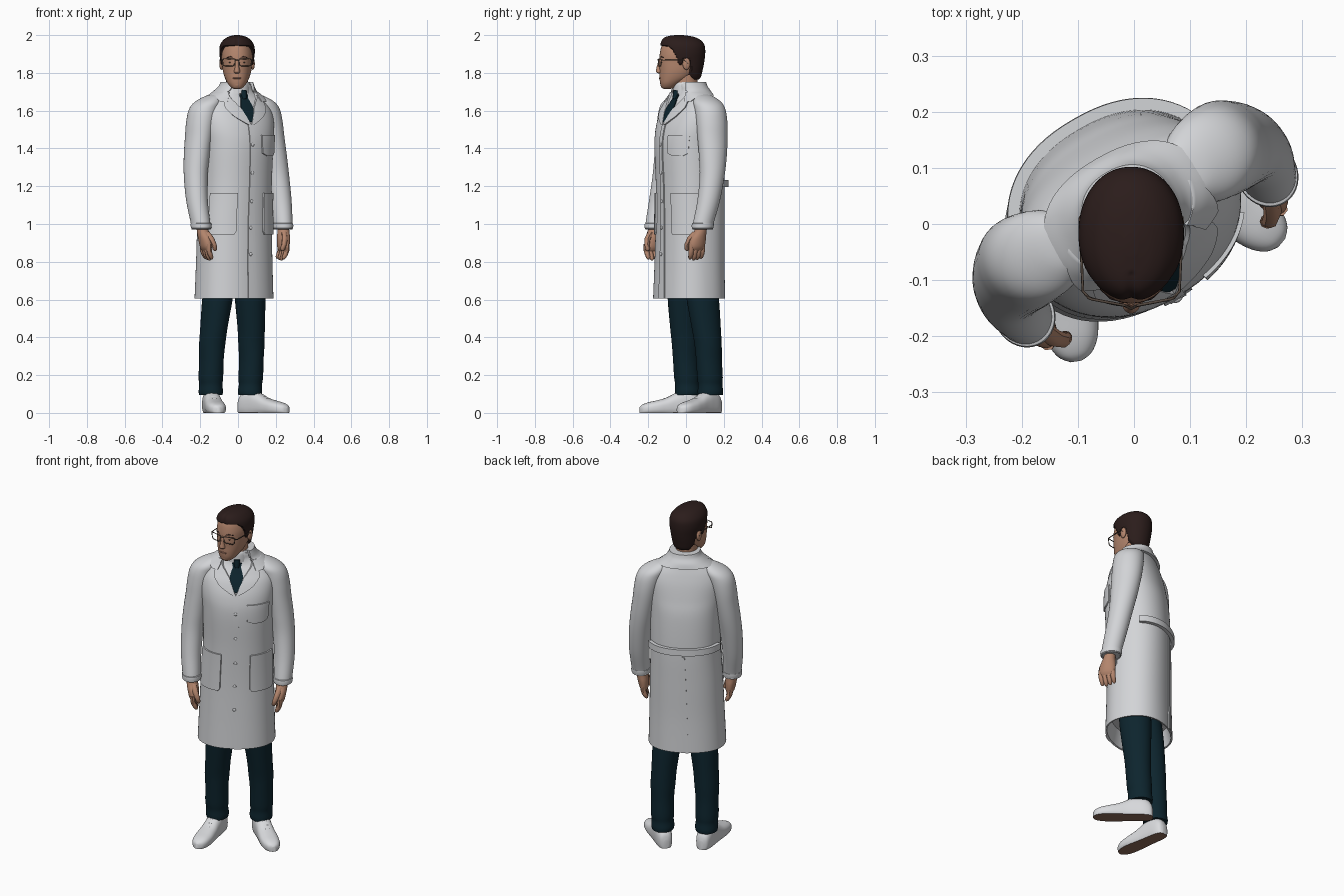
import bpy, bmesh, math
from mathutils import Matrix, Vector

if "Cube" in bpy.data.objects:
    bpy.data.objects.remove(bpy.data.objects["Cube"])

def material(name, rgb):
    m = bpy.data.materials.new(name)
    m.diffuse_color = (*rgb, 1)
    m.use_nodes = True
    m.node_tree.nodes["Principled BSDF"].inputs["Base Color"].default_value = m.diffuse_color
    return m

WHITE = material("coat_white", (0.65, 0.66, 0.68))
SHIRT = material("shirt_white", (0.70, 0.71, 0.73))
NAVY = material("dark_teal", (0.004, 0.018, 0.027))
SKIN = material("skin", (0.46, 0.24, 0.155))
LIP = material("lip", (0.37, 0.18, 0.125))
HAIR = material("dark_brown_hair", (0.024, 0.012, 0.011))
FRAME = material("glasses_frame", (0.09, 0.065, 0.05))
SOLE = material("sole_brown", (0.27, 0.145, 0.10))

BODY = Matrix.Rotation(math.radians(30), 4, 'Z')   # the body is turned, the head looks ahead
HEAD = Matrix.Translation((-0.005, 0, 0))

def finish(name, bm, mat, M):
    bm.transform(M)
    bmesh.ops.recalc_face_normals(bm, faces=bm.faces)
    me = bpy.data.meshes.new(name)
    bm.to_mesh(me)
    bm.free()
    ob = bpy.data.objects.new(name, me)
    bpy.context.collection.objects.link(ob)
    me.materials.append(mat)
    smooth(ob)
    return ob

def smooth(ob):
    bpy.ops.object.select_all(action='DESELECT')
    ob.select_set(True)
    bpy.context.view_layer.objects.active = ob
    bpy.ops.object.shade_smooth_by_angle(angle=math.radians(45))

def resample(rows, k=5):
    """Smooth curve through the rows."""
    out = []
    for i in range(len(rows) - 1):
        p0, p1, p2, p3 = (rows[max(i - 1, 0)], rows[i], rows[i + 1], rows[min(i + 2, len(rows) - 1)])
        for j in range(k):
            t = j / k
            out.append(tuple(0.5 * (2 * b + (c - a) * t + (2 * a - 5 * b + 4 * c - d) * t * t
                             + (3 * b - a - 3 * c + d) * t ** 3) for a, b, c, d in zip(p0, p1, p2, p3)))
    return out + [rows[-1]]

def power(v, p):
    return math.copysign(abs(v) ** (2 / p), v)

def skin(name, rings, mat, M, strip_caps=False):
    bm = bmesh.new()
    vs = [[bm.verts.new(p) for p in r] for r in rings]
    n = len(vs[0])
    for a, b in zip(vs, vs[1:]):
        for i in range(n):
            bm.faces.new((a[i], a[(i + 1) % n], b[(i + 1) % n], b[i]))
    for r in (vs[0], vs[-1]):
        if strip_caps:
            for i in range(n // 2 - 1):
                bm.faces.new((r[i], r[i + 1], r[n - 2 - i], r[n - 1 - i]))
        else:
            bm.faces.new(r)
    return finish(name, bm, mat, M)

def ring(x, y, z, a, b, n=40, p=2.0):
    return [(x + a * power(math.sin(i * math.tau / n), p), y - b * power(math.cos(i * math.tau / n), p), z)
            for i in range(n)]

def loft(name, rows, mat, M=BODY, p=2.0, k=5, n=40):
    return skin(name, [ring(*r, n=n, p=p) for r in resample(rows, k)], mat, M)

def tube(name, pts, radii, mat, M=BODY, cyclic=False):
    cu = bpy.data.curves.new(name, 'CURVE')
    cu.dimensions, cu.bevel_depth, cu.bevel_resolution, cu.use_fill_caps = '3D', 1, 2, True
    sp = cu.splines.new('POLY')
    sp.points.add(len(pts) - 1)
    sp.use_cyclic_u = cyclic
    for q, pt, r in zip(sp.points, pts, radii):
        q.co, q.radius = (*(M @ Vector(pt)), 1), r
    ob = bpy.data.objects.new(name, cu)
    bpy.context.collection.objects.link(ob)
    bpy.ops.object.select_all(action='DESELECT')
    ob.select_set(True)
    bpy.context.view_layer.objects.active = ob
    bpy.ops.object.convert(target='MESH')
    ob = bpy.context.view_layer.objects.active
    ob.data.materials.clear()
    ob.data.materials.append(mat)
    smooth(ob)

def blob(name, c, size, mat, M=BODY):
    bm = bmesh.new()
    bmesh.ops.create_uvsphere(bm, u_segments=20, v_segments=12, radius=1)
    finish(name, bm, mat, M @ Matrix.Translation(c) @ Matrix.Diagonal((*size, 1)))

# Coat body: sections x, y, z, half width, half depth
P = 2.25
TORSO = resample([(-.01, .025, .605, .212, .174), (-.008, .026, .8, .205, .169), (-.005, .028, 1.0, .199, .168),
                  (0, .026, 1.2, .192, .17), (0, .017, 1.4, .196, .168), (0, .014, 1.5, .205, .153),
                  (0, .02, 1.58, .205, .13), (0, .028, 1.635, .182, .106), (0, .032, 1.675, .142, .088),
                  (0, .03, 1.705, .1, .08), (.004, .022, 1.73, .077, .073), (.004, .02, 1.752, .068, .068)], 6)
inner = [(-.01, .025, .7, .185, .147), (-.01, .025, .607, .203, .165)]
skin("coat_body", [ring(*r, n=64, p=P) for r in inner + TORSO], WHITE, BODY)

def surf(u, z, off):
    """Point on the coat: u is degrees round from the front, off is height above it."""
    z = min(max(z, TORSO[0][2]), TORSO[-1][2])
    for r, q in zip(TORSO, TORSO[1:]):
        if z <= q[2]:
            break
    t = (z - r[2]) / (q[2] - r[2])
    x, y, _, a, b = [m + (w - m) * t for m, w in zip(r, q)]
    s, c = math.sin(math.radians(u)), math.cos(math.radians(u))
    return (x + (a + off) * power(s, P), y - (b + off) * power(c, P), z)

def plate(name, rows, mat, off=.006, thick=.009, cols=12, k=8):
    """Panel hugging the coat; rows are height, start angle, end angle."""
    rings = []
    for i in range((len(rows) - 1) * k + 1):
        a, b = rows[min(i // k, len(rows) - 2)], rows[min(i // k, len(rows) - 2) + 1]
        t = i / k - min(i // k, len(rows) - 2)
        z, u0, u1 = [m + (w - m) * t for m, w in zip(a, b)]
        us = [u0 + (u1 - u0) * j / cols for j in range(cols + 1)]
        rings.append([surf(u, z, off) for u in us] + [surf(u, z, off - thick) for u in reversed(us)])
    skin(name, rings, mat, BODY, True)

# Shirt, tie, lapels and collar
plate("shirt_front", [(1.74, -42, 42), (1.69, -34, 34), (1.64, -16, 16), (1.54, -1, 1)], SHIRT, .004)
plate("tie", [(1.685, -9, 9), (1.665, -6, 6), (1.62, -8.5, 8.5), (1.58, -6, 6), (1.54, -1, 1)], NAVY, .010)
tube("tie_knot", [surf(0, 1.705, .006), surf(0, 1.685, .008), surf(0, 1.66, .008)], [.019, .018, .011], NAVY)
for s, side in ((-1, "left"), (1, "right")):
    plate(side + "_lapel", [(1.69, s * 36, s * 60), (1.645, s * 17, s * 38), (1.615, s * 9, s * 35),
                            (1.57, s * 4, s * 22), (1.525, 0, s * 3)], WHITE, .012, .016)
    plate(side + "_collar_point", [(1.70, s * 38, s * 85), (1.672, s * 32, s * 62), (1.648, s * 31, s * 46)],
          WHITE, .018, .02)
plate("collar", [(1.752, 46, 314), (1.71, 40, 320), (1.68, 50, 310)], WHITE, .016, .02, 40)

# Coat details: front flap, pockets, belt, back seam, buttons
plate("front_flap", [(.606, -3, 9), (1.0, -3, 5), (1.53, -3, 3)], WHITE, .006, k=14)
plate("back_vent", [(.606, 178, 184), (1.18, 179, 182)], WHITE, .006, k=14)
plate("chest_pocket", [(1.36, 27, 46), (1.375, 16, 57), (1.47, 15, 58)], WHITE, .007)
for s, side in ((-1, "left"), (1, "right")):
    plate(side + "_pocket", [(.945, s * 24, s * 68), (.96, s * 21, s * 72), (1.165, s * 21, s * 72)], WHITE, .008)
plate("back_belt", [(1.195, 112, 248), (1.232, 112, 248)], WHITE, .02, .024, 30, 3)
for z in (.84, .98, 1.12, 1.27, 1.42):
    blob("button", surf(0, z, .006), (.009, .004, .009), WHITE)

for s, side in ((-1, "left"), (1, "right")):
    M = BODY @ Matrix.Diagonal((s, 1, 1, 1))
    # Sleeve sloping into the shoulder, with open cuff
    loft(side + "_sleeve", [(.115, .035, 1.688, .015, .025), (.13, .035, 1.676, .045, .05), (.163, .036, 1.645, .07, .076),
                            (.188, .038, 1.605, .077, .084), (.206, .038, 1.54, .074, .086), (.22, .035, 1.46, .069, .083),
                            (.236, .028, 1.36, .066, .076), (.25, .015, 1.25, .061, .067),
                            (.256, -.01, 1.12, .056, .061), (.251, -.04, 1.0, .05, .056),
                            (.25, -.042, .972, .049, .055), (.25, -.042, .99, .036, .04)], WHITE, M)
    loft(side + "_cuff", [(.25, -.041, 1.005, .04, .045), (.25, -.041, 1.003, .053, .059),
                          (.25, -.043, .978, .052, .058), (.25, -.043, .976, .04, .045)], WHITE, M, k=2)
    # Hand
    loft(side + "_palm", [(.25, -.045, 1.0, .028, .031), (.246, -.055, .96, .031, .034), (.24, -.065, .92, .031, .045),
                          (.236, -.07, .88, .026, .046), (.234, -.07, .858, .015, .037)], SKIN, M)
    for i in range(4):
        y = -.071 + (i - 1.5) * .023
        e = .006 * abs(i - 1.2)
        tube(side + "_finger", [(.239, y, .895), (.237, y, .86), (.23, y * .98, .832 + e), (.221, y * .97, .815 + e),
                                (.217, y * .97, .807 + e)], [.0145, .0145, .0135, .011, .005], SKIN, M)
    tube(side + "_thumb", [(.236, -.08, .95), (.224, -.106, .92), (.213, -.116, .89), (.206, -.114, .865),
                           (.204, -.113, .858)], [.017, .016, .014, .012, .005], SKIN, M)
    # Trouser leg
    loft(side + "_trouser_leg", [(.085, .035, .73, .08, .088), (.1, .045, .6, .078, .088), (.114, .058, .45, .07, .079),
                                 (.12, .066, .36, .068, .073), (.122, .07, .28, .063, .07), (.122, .076, .19, .064, .069),
                                 (.121, .078, .15, .06, .066), (.12, .08, .115, .063, .069),
                                 (.12, .08, .095, .06, .068)], NAVY, M)
    # Shoe: stations along the foot as half width, height
    a = math.radians(21)
    axes = Matrix(((math.cos(a), math.sin(a), 0), (0, 0, 1), (math.sin(a), -math.cos(a), 0))).transposed().to_4x4()
    F = M @ Matrix.Translation((.118, .083, 0)) @ axes
    st = [(-.066, .015, .05), (-.054, .034, .085), (-.02, .044, .115), (.03, .046, .122), (.075, .047, .102),
          (.12, .05, .08), (.17, .052, .066), (.218, .046, .055), (.248, .031, .043), (.261, .01, .03)]
    rings = [[(x, max(y, 0), z) for x, y, z in ring(0, h * .4, t, w, h * .6, 40, 2.5)] for t, w, h in resample(st, 5)]
    shoe = skin(side + "_shoe", rings, SHIRT, F)
    shoe.data.materials.append(SOLE)
    for f in shoe.data.polygons:
        f.material_index = int(f.normal.z < -.7 and f.center.z < .006)
    for t, h in ((.075, .1), (.1, .088), (.125, .077)):
        tube(side + "_lace", [(-.028, h - .016, t), (-.012, h - .002, t), (.012, h - .002, t), (.028, h - .016, t)],
             [.004] * 4, SHIRT, F)

# Neck and head
loft("neck", [(0, .01, 1.62, .066, .066), (0, .0, 1.72, .059, .062), (0, .0, 1.84, .058, .064)], SKIN, HEAD)
loft("shirt_collar", [(0, .005, 1.69, .07, .074), (0, .003, 1.735, .067, .07), (0, .006, 1.75, .063, .066)], SHIRT, HEAD)
loft("head", [(0, -.1, 1.716, .018, .02), (0, -.094, 1.723, .032, .036), (0, -.08, 1.745, .05, .057),
              (0, -.055, 1.775, .065, .085), (0, -.04, 1.81, .075, .1), (0, -.03, 1.85, .08, .112),
              (0, -.025, 1.9, .083, .114), (0, -.025, 1.95, .07, .1), (0, -.025, 1.98, .04, .06)],
     SKIN, HEAD, 2.15)
loft("nose", [(0, -.138, 1.797, .01, .008), (0, -.14, 1.804, .016, .018), (0, -.139, 1.814, .015, .02),
              (0, -.136, 1.84, .01, .017), (0, -.134, 1.872, .009, .01)], SKIN, HEAD)
blob("lips", (0, -.136, 1.772), (.024, .008, .005), LIP, HEAD)
blob("chin", (0, -.116, 1.738), (.024, .02, .018), SKIN, HEAD)

# Hair: shell that sinks into the skull below the hairline
LINE = [(-.2, 1.945), (-.1, 1.94), (-.075, 1.92), (-.055, 1.885), (-.04, 1.84), (-.02, 1.84), (-.012, 1.875),
        (.018, 1.872), (.03, 1.80), (.05, 1.765), (.2, 1.75)]
def hairline(y):
    for (y0, z0), (y1, z1) in zip(LINE, LINE[1:]):
        if y <= y1:
            return z0 + (z1 - z0) * (y - y0) / (y1 - y0)
rows = [(0, .0, 1.752, .055, .055), (0, -.008, 1.775, .07, .085), (0, -.013, 1.81, .08, .1), (0, -.018, 1.86, .088, .115),
        (0, -.017, 1.91, .094, .119), (0, -.02, 1.95, .089, .117), (0, -.028, 1.978, .068, .099),
        (0, -.036, 1.993, .042, .068), (0, -.038, 2.0, .012, .02)]
rings = []
for r in resample(rows, 8):
    line = []
    for x, y, z in ring(*r, n=88, p=2.1):
        t = min(max((z - hairline(y)) / .012 + .5, 0), 1)
        f = .8 + .2 * t * t * (3 - 2 * t)
        part = .006 * math.exp(-(x / .01) ** 2) if y < -.09 and z > 1.93 else 0
        line.append((x * f, -.02 + (y + .02) * f + part, z))
    rings.append(line)
skin("hair", rings, HAIR, HEAD)

# Ears, eyes, brows and glasses
for s, side in ((-1, "left"), (1, "right")):
    M = HEAD @ Matrix.Diagonal((s, 1, 1, 1))
    blob(side + "_ear", (.083, .002, 1.848), (.011, .02, .032), SKIN, M)
    blob(side + "_eye", (.033, -.1255, 1.855), (.011, .008, .004), FRAME, M)
    tube(side + "_brow", [(.014, -.137, 1.88), (.035, -.131, 1.885), (.055, -.115, 1.88)], [.003, .004, .002], HAIR, M)
    tube(side + "_lens_rim", [(.011, -.145, 1.873), (.07, -.134, 1.875), (.077, -.131, 1.868), (.073, -.132, 1.842),
                              (.064, -.135, 1.836), (.023, -.143, 1.836), (.013, -.145, 1.844)],
         [.0025] * 7, FRAME, M, True)
    tube(side + "_temple", [(.076, -.131, 1.868), (.086, -.12, 1.867), (.091, -.01, 1.868), (.091, .012, 1.85)],
         [.0025] * 4, FRAME, M)
tube("glasses_bridge", [(-.012, -.145, 1.866), (0, -.151, 1.869), (.012, -.145, 1.866)], [.0025] * 3, FRAME, HEAD)
